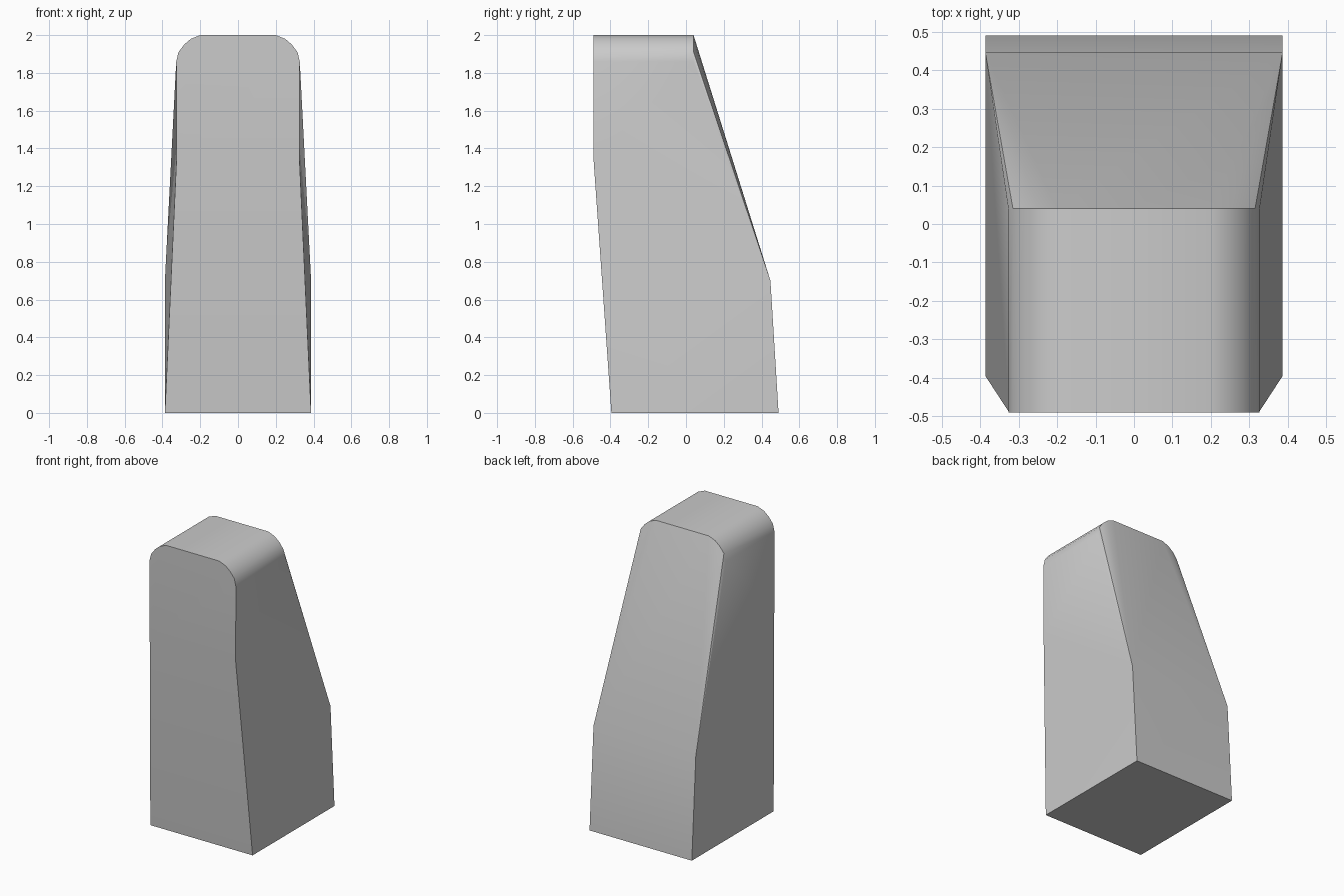
import bpy
import bmesh
import math

old = bpy.data.objects.get("Cube")
if old:
    bpy.data.objects.remove(old, do_unlink=True)

grey = bpy.data.materials.new("plain grey")
grey.use_nodes = True
colour = (0.6, 0.6, 0.6, 1)
grey.diffuse_color = colour
grey.node_tree.nodes["Principled BSDF"].inputs["Base Color"].default_value = colour

# Half outlines from the base up to the rounded top
arch = [(0.327, 1.86), (0.315, 1.91), (0.285, 1.95), (0.25, 1.98), (0.2, 2.0)]
front = [(0.387, -0.395, 0), (0.325, -0.49, 1.35)] + [(x, -0.49, z) for x, z in arch]
back = [(0.387, 0.49, 0), (0.387, 0.447, 0.7)] + [(x, 0.04, z) for x, z in arch]

bm = bmesh.new()


def mirrored(points):
    return [[bm.verts.new((side * x, y, z)) for x, y, z in points] for side in (1, -1)]


front_sides, back_sides = mirrored(front), mirrored(back)

# Flanks and rounded shoulders
for f, b in zip(front_sides, back_sides):
    bm.faces.new((f[0], b[0], b[1]))
    bm.faces.new((f[0], b[1], f[1]))
    bm.faces.new((f[1], b[1], b[2]))
    bm.faces.new((f[1], b[2], f[2]))
    for i in range(2, len(f) - 1):
        bm.faces.new((f[i], b[i], b[i + 1], f[i + 1]))
        # Sloping back corner below the arch
        bm.faces.new((b[1], b[i], b[i + 1]))

# Front, back, top and base
(fl, fr), (bl, br) = front_sides, back_sides
bm.faces.new((fl[0], fl[1], fr[1], fr[0]))
bm.faces.new(fl[1:] + fr[:0:-1])
bm.faces.new((bl[0], bl[1], br[1], br[0]))
bm.faces.new((bl[1], bl[-1], br[-1], br[1]))
bm.faces.new((fl[-1], bl[-1], br[-1], fr[-1]))
bm.faces.new((fl[0], fr[0], br[0], bl[0]))
bmesh.ops.recalc_face_normals(bm, faces=bm.faces)

mesh = bpy.data.meshes.new("tapered_block")
bm.to_mesh(mesh)
bm.free()
mesh.materials.append(grey)
block = bpy.data.objects.new("tapered_block", mesh)
bpy.context.collection.objects.link(block)

# Soft shoulders, crisp outline
bpy.ops.object.select_all(action="DESELECT")
block.select_set(True)
bpy.context.view_layer.objects.active = block
bpy.ops.object.shade_smooth_by_angle(angle=math.radians(30))
